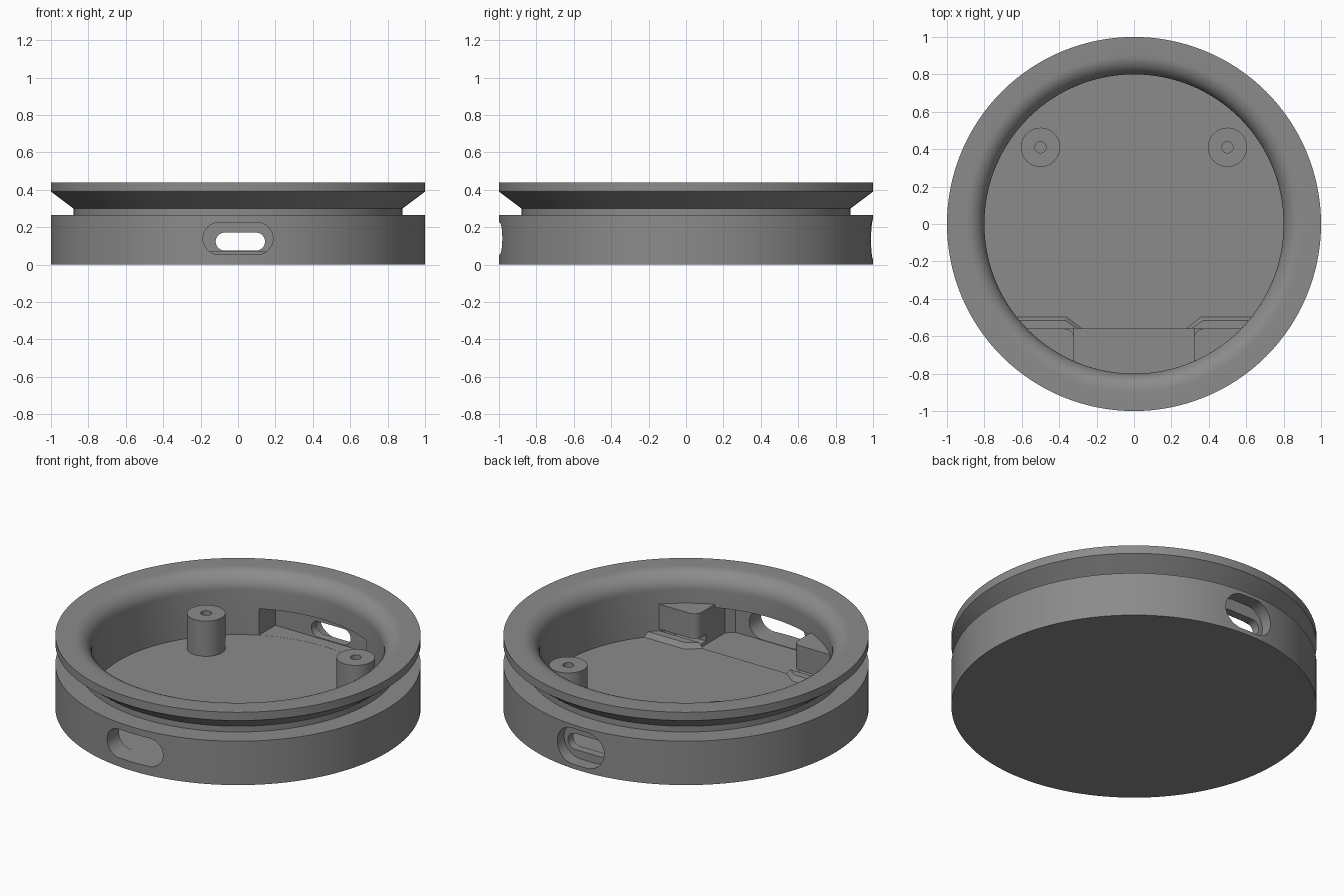
import bpy, bmesh, math

if "Cube" in bpy.data.objects:
    bpy.data.objects.remove(bpy.data.objects["Cube"])

SEG = 128
FLOOR = 0.07
grey = bpy.data.materials.new("plain grey")
grey.diffuse_color = (0.26, 0.26, 0.26, 1)
grey.use_nodes = True
grey.node_tree.nodes["Principled BSDF"].inputs["Base Color"].default_value = grey.diffuse_color


def finish(name, bm):
    bmesh.ops.remove_doubles(bm, verts=bm.verts, dist=1e-5)
    bmesh.ops.recalc_face_normals(bm, faces=bm.faces)
    me = bpy.data.meshes.new(name)
    bm.to_mesh(me)
    bm.free()
    me.materials.append(grey)
    ob = bpy.data.objects.new(name, me)
    bpy.context.collection.objects.link(ob)
    return ob


def lathe(name, profile, seg=SEG, loc=(0, 0, 0)):
    bm = bmesh.new()
    vs = [bm.verts.new((r, 0, z)) for r, z in profile]
    es = [bm.edges.new(p) for p in zip(vs, vs[1:])]
    bmesh.ops.spin(bm, geom=vs + es, cent=(0, 0, 0), axis=(0, 0, 1),
                   angle=2 * math.pi, steps=seg)
    ob = finish(name, bm)
    ob.location = loc
    return ob


def prism(name, pts, a, b, axis="z"):
    """Extrude an outline from a to b, along z or along y."""
    bm = bmesh.new()
    put = (lambda p, t: (p[0], p[1], t)) if axis == "z" else (lambda p, t: (p[0], t, p[1]))
    lo = [bm.verts.new(put(p, a)) for p in pts]
    hi = [bm.verts.new(put(p, b)) for p in pts]
    bm.faces.new(lo)
    bm.faces.new(hi)
    for i in range(len(pts)):
        j = (i + 1) % len(pts)
        bm.faces.new((lo[i], lo[j], hi[j], hi[i]))
    return finish(name, bm)


def arc(cx, cy, r, a0, a1, n=10):
    return [(cx + r * math.cos(math.radians(a0 + (a1 - a0) * i / n)),
             cy + r * math.sin(math.radians(a0 + (a1 - a0) * i / n))) for i in range(n + 1)]


def slot(cx, cz, half_w, r):
    return arc(cx + half_w - r, cz, r, -90, 90, 16) + arc(cx - half_w + r, cz, r, 90, 270, 16)


def cut(target, cutter):
    mod = target.modifiers.new("cut", "BOOLEAN")
    mod.operation = "DIFFERENCE"
    mod.solver = "EXACT"
    mod.object = cutter
    bpy.context.view_layer.objects.active = target
    bpy.ops.object.modifier_apply(modifier=mod.name)
    bpy.data.objects.remove(cutter)


def smooth(ob):
    bpy.ops.object.select_all(action="DESELECT")
    ob.select_set(True)
    bpy.context.view_layer.objects.active = ob
    bpy.ops.object.shade_smooth_by_angle(angle=math.radians(25))


# Round body: grooved outside, rounded rim, open bowl
body = lathe("body", [(0, 0), (1, 0), (1, 0.265), (0.88, 0.265), (0.88, 0.3), (1, 0.39),
                      (1, 0.44)] + arc(0.9, 0.34, 0.1, 90, 180, 12) + [(0.8, FLOOR), (0, FLOOR)])

# Pockets under the rim, behind the two wall openings
cut(body, prism("front_pocket", [(-0.32, -0.56), (-0.32, -0.83), (-0.28, -0.87), (0.28, -0.87),
                                 (0.32, -0.83), (0.32, -0.56)], 0.05, 0.24))
cut(body, prism("back_pocket", [(-0.36, 0.6), (0.36, 0.6), (0.36, 0.87), (-0.36, 0.87)],
                FLOOR + 0.0005, 0.23))

# Openings: one wide slot in front, one stepped slot at the back
cut(body, prism("front_slot", slot(0, 0.139, 0.187, 0.086), -1.1, -0.8, "y"))
cut(body, prism("back_recess", slot(0.0125, 0.135, 0.158, 0.108), 0.92, 1.1, "y"))
cut(body, prism("back_slot", slot(0.0125, 0.123, 0.132, 0.048), 0.8, 1.1, "y"))
smooth(body)

# Screw posts with blind holes
for side, s in (("left", -1), ("right", 1)):
    smooth(lathe(side + "_post", [(0.105, FLOOR - 0.02), (0.105, 0.283), (0.03, 0.283),
                                  (0.03, 0.12), (0, 0.12)], 48, (s * 0.5, 0.41, 0)))

    # Corner blocks beside the front opening, undercut near the floor
    top = arc(0.37, -0.61, 0.05, 180, 90, 8) + [(0.585, -0.56)] + arc(0, 0, 0.81, -43.7, -66.7, 10)
    smooth(prism(side + "_block", [(s * x, y) for x, y in top], 0.11, 0.26))
    foot = [(0.32, -0.65), (0.49, -0.65)] + arc(0, 0, 0.81, -53, -66.7, 8)
    prism(side + "_block_foot", [(s * x, y) for x, y in foot], 0.04, 0.11)

    # Low rails with a bevelled inner edge
    bm = bmesh.new()
    low = [(0.65, -0.49), (0.36, -0.49), (0.27, -0.56), (0.58, -0.56)]
    high = [(0.63, -0.515), (0.37, -0.515), (0.305, -0.56), (0.58, -0.56)]
    a = [bm.verts.new((s * x, y, FLOOR - 0.01)) for x, y in low]
    b = [bm.verts.new((s * x, y, 0.1)) for x, y in high]
    bm.faces.new(a)
    bm.faces.new(b)
    for i in range(4):
        j = (i + 1) % 4
        bm.faces.new((a[i], a[j], b[j], b[i]))
    finish(side + "_rail", bm)
